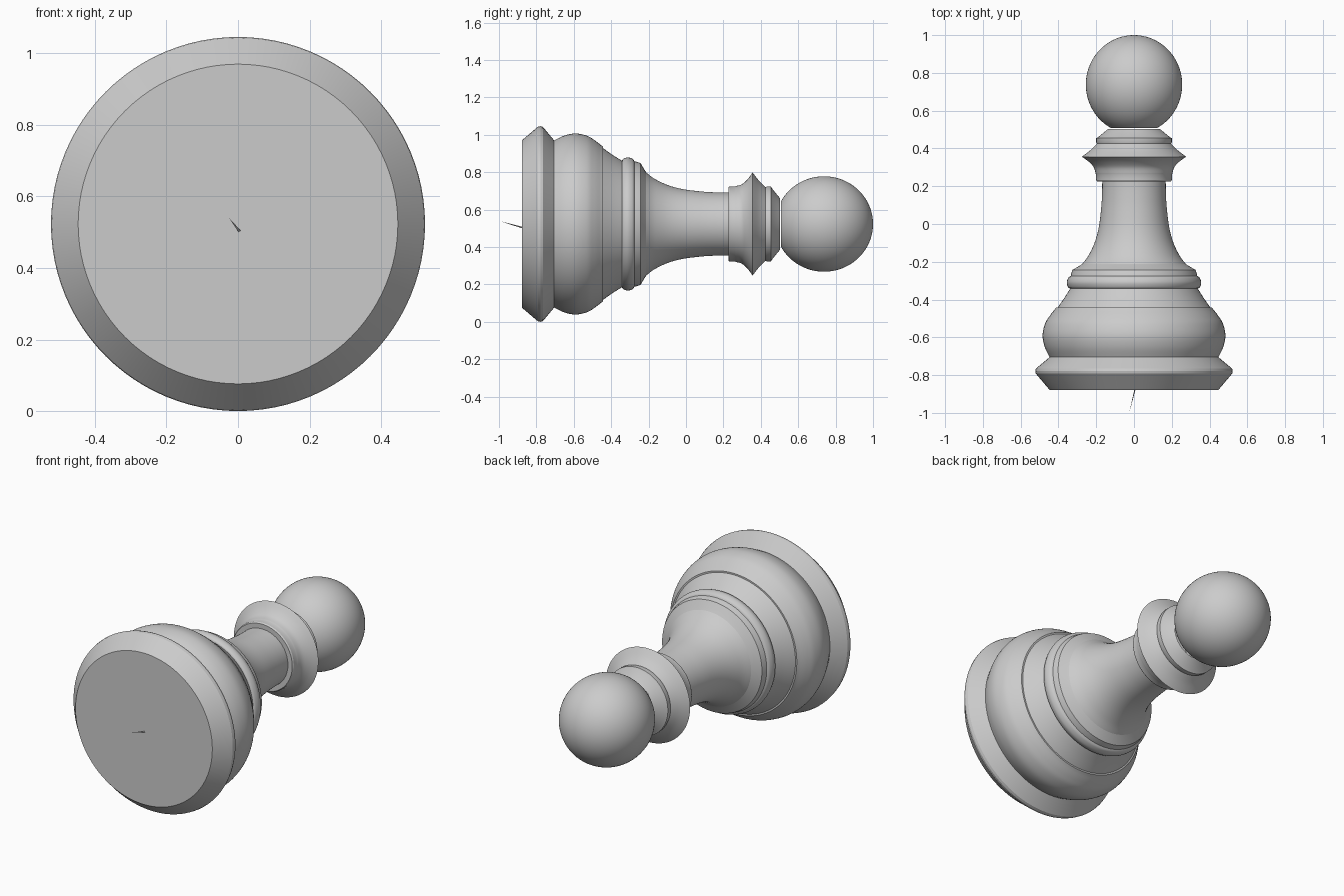
import bpy, bmesh
from math import sin, cos, pi, radians

if "Cube" in bpy.data.objects:
    bpy.data.objects.remove(bpy.data.objects["Cube"])

AXIS_Z = 0.523
SEG = 96


def smooth_path(pts, n=5):
    """Catmull-Rom curve through (y, radius) points."""
    p = [pts[0]] + pts + [pts[-1]]
    out = []
    for a, b, c, d in zip(p, p[1:], p[2:], p[3:]):
        for i in range(n):
            t = i / n
            out.append(tuple(0.5 * (2 * b[k] + (c[k] - a[k]) * t
                       + (2 * a[k] - 5 * b[k] + 4 * c[k] - d[k]) * t * t
                       + (3 * b[k] - a[k] - 3 * c[k] + d[k]) * t ** 3) for k in (0, 1)))
    return out + [pts[-1]]


def lathe(name, profile):
    """Revolve (y, radius) points around the lying axis; radius 0 makes a pole."""
    bm = bmesh.new()
    rings = []
    for y, r in profile:
        if r < 1e-5:
            rings.append([bm.verts.new((0, y, AXIS_Z))] * SEG)
        else:
            rings.append([bm.verts.new((r * cos(2 * pi * i / SEG), y,
                                        AXIS_Z + r * sin(2 * pi * i / SEG))) for i in range(SEG)])
    for a, b in zip(rings, rings[1:]):
        for i in range(SEG):
            j = (i + 1) % SEG
            quad = list(dict.fromkeys((a[i], b[i], b[j], a[j])))
            bm.faces.new(quad)
    bmesh.ops.recalc_face_normals(bm, faces=bm.faces)
    # open rings can be turned inside out: face them away from the axis
    if sum(f.normal.x * f.calc_center_median().x for f in bm.faces) < 0:
        bmesh.ops.reverse_faces(bm, faces=bm.faces)
    me = bpy.data.meshes.new(name)
    bm.to_mesh(me)
    bm.free()
    ob = bpy.data.objects.new(name, me)
    bpy.context.collection.objects.link(ob)
    bpy.ops.object.select_all(action='DESELECT')
    ob.select_set(True)
    bpy.context.view_layer.objects.active = ob
    bpy.ops.object.shade_smooth_by_angle(angle=radians(28))
    return ob


# Foot: flat underside and bevelled rim
lathe("foot", [(-0.878, 0), (-0.878, 0.447), (-0.792, 0.52), (-0.778, 0.523),
               (-0.765, 0.519), (-0.705, 0.447)])

# Bulging lower body with a small step on its shoulder
lathe("lower_body", smooth_path([(-0.705, 0.447), (-0.65, 0.473), (-0.59, 0.484),
                                 (-0.53, 0.472), (-0.49, 0.449), (-0.455, 0.422)])
      + [(-0.443, 0.414)] + smooth_path([(-0.443, 0.405), (-0.39, 0.368), (-0.342, 0.338)]))

# Stacked rings above the body
lathe("waist_rings", smooth_path([(-0.342, 0.338), (-0.335, 0.349), (-0.31, 0.356),
                                  (-0.285, 0.348), (-0.275, 0.335)])
      + [(-0.262, 0.332), (-0.243, 0.326), (-0.222, 0.29), (-0.213, 0.276)])

# Tapering stem
lathe("stem", smooth_path([(-0.213, 0.276), (-0.17, 0.243), (-0.10, 0.209), (-0.02, 0.187),
                           (0.08, 0.174), (0.16, 0.169), (0.226, 0.168)]))

# Collar with a sharp flared disc
lathe("collar", [(0.226, 0.168), (0.226, 0.196), (0.234, 0.201), (0.262, 0.201), (0.267, 0.203)]
      + smooth_path([(0.267, 0.203), (0.30, 0.213), (0.33, 0.24), (0.356, 0.276)])[1:]
      + smooth_path([(0.356, 0.276), (0.39, 0.232), (0.425, 0.197)])[1:]
      + [(0.433, 0.2), (0.455, 0.2), (0.46, 0.19), (0.503, 0.137)])

# Ball head
cy, ry, rr = 0.738, 0.262, 0.255
a0 = pi - 0.5
lathe("head", [(cy + ry * cos(a0 * (1 - i / 40)), rr * sin(a0 * (1 - i / 40)))
               for i in range(41)])

# Thin sliver sticking out of the underside
me = bpy.data.meshes.new("underside_sliver")
me.from_pydata([(0.002, -0.876, 0.500), (0.008, -0.876, 0.504), (0.003, -0.876, 0.509),
                (-0.025, -1.0, 0.540)], [],
               [(0, 1, 2), (0, 3, 1), (1, 3, 2), (2, 3, 0)])
bpy.context.collection.objects.link(bpy.data.objects.new("underside_sliver", me))
